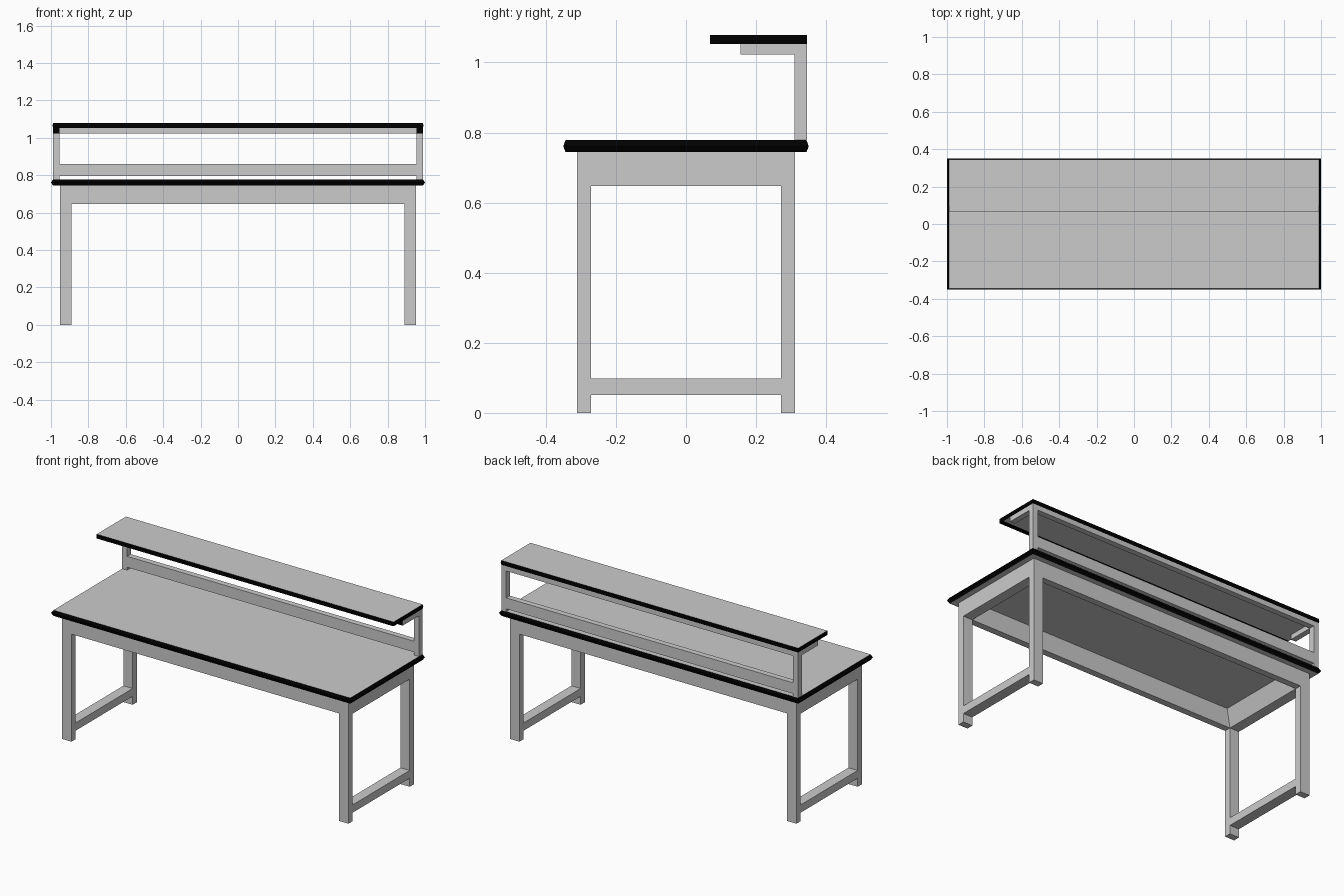
import bpy, bmesh

if "Cube" in bpy.data.objects:
    bpy.data.objects.remove(bpy.data.objects["Cube"])


def material(name, value):
    mat = bpy.data.materials.new(name)
    mat.diffuse_color = (value, value, value, 1)
    mat.use_nodes = True
    mat.node_tree.nodes["Principled BSDF"].inputs["Base Color"].default_value = mat.diffuse_color
    return mat


black = material("black_edging", 0.0)
steel = material("frame_grey", 0.55)


def finish(name, bm, is_black, base):
    bmesh.ops.recalc_face_normals(bm, faces=bm.faces)
    bm.normal_update()
    me = bpy.data.meshes.new(name)
    me.materials.append(base)
    me.materials.append(black)
    for f in bm.faces:
        f.material_index = 1 if is_black and is_black(f) else 0
    bm.to_mesh(me)
    bm.free()
    ob = bpy.data.objects.new(name, me)
    bpy.context.collection.objects.link(ob)
    return ob


def stack(name, rings, is_black=None, base=steel):
    """Stack rectangular rings (x0, x1, y0, y1, z) into a closed solid."""
    bm = bmesh.new()
    loops = [[bm.verts.new((x, y, z)) for x, y in ((a, c), (b, c), (b, d), (a, d))]
             for a, b, c, d, z in rings]
    for lo, hi in zip(loops, loops[1:]):
        for i in range(4):
            j = (i + 1) % 4
            bm.faces.new((lo[i], lo[j], hi[j], hi[i]))
    bm.faces.new(loops[0][::-1])
    bm.faces.new(loops[-1])
    return finish(name, bm, is_black, base)


def box(name, x, y, z, is_black=None, base=steel):
    return stack(name, [(*x, *y, z[0]), (*x, *y, z[1])], is_black, base)


def slab(name, x, y, z, cx, cy):
    """Panel with a pointed black rim."""
    rings = [(x[0] + cx * k, x[1] - cx * k, y[0] + cy * k, y[1] - cy * k, h)
             for h, k in ((z[0], 1), (sum(z) / 2, 0), (z[1], 1))]
    return stack(name, rings, lambda f: abs(f.normal.z) < 0.95, None)


# Worktop and raised shelf
slab("worktop", (-1, 1), (-0.35, 0.35), (0.744, 0.778), 0.012, 0.006)
slab("raised_shelf", (-0.992, 0.992), (0.1, 0.345), (1.052, 1.078), 0.004, 0)
box("shelf_front_edging", (-0.988, 0.988), (0.068, 0.1), (1.052, 1.078),
    lambda f: f.normal.z < 0.95, None)

# Long aprons, inner faces sloping inwards towards the worktop
for side, s in (("front", -1), ("back", 1)):
    stack(side + "_apron", [(-0.953, 0.953, *sorted((s * 0.311, s * inner)), z)
                            for inner, z in ((0.271, 0.647), (0.251, 0.744))])

# Shelf rails between the posts
box("shelf_lower_rail", (-0.955, 0.955), (0.31, 0.345), (0.795, 0.861))
box("shelf_upper_rail", (-0.955, 0.955), (0.31, 0.345), (1.023, 1.052))

# Leg frames and shelf brackets at both ends
for end, s in (("left", -1), ("right", 1)):
    lx = sorted((s * 0.891, s * 0.953))
    box(end + "_front_leg", lx, (-0.311, -0.271), (0, 0.647))
    box(end + "_back_leg", lx, (0.271, 0.311), (0, 0.647))
    stack(end + "_apron", [(*sorted((s * 0.953, s * inner)), -0.271, 0.271, z)
                           for inner, z in ((0.891, 0.647), (0.855, 0.744))])
    box(end + "_stretcher", lx, (-0.271, 0.271), (0.051, 0.098))
    px = sorted((s * 0.955, s * 0.988))
    box(end + "_shelf_post", px, (0.31, 0.345), (0.778, 1.052))
    box(end + "_shelf_arm", px, (0.155, 0.31), (1.023, 1.052),
        lambda f: f.normal.y < -0.9)
